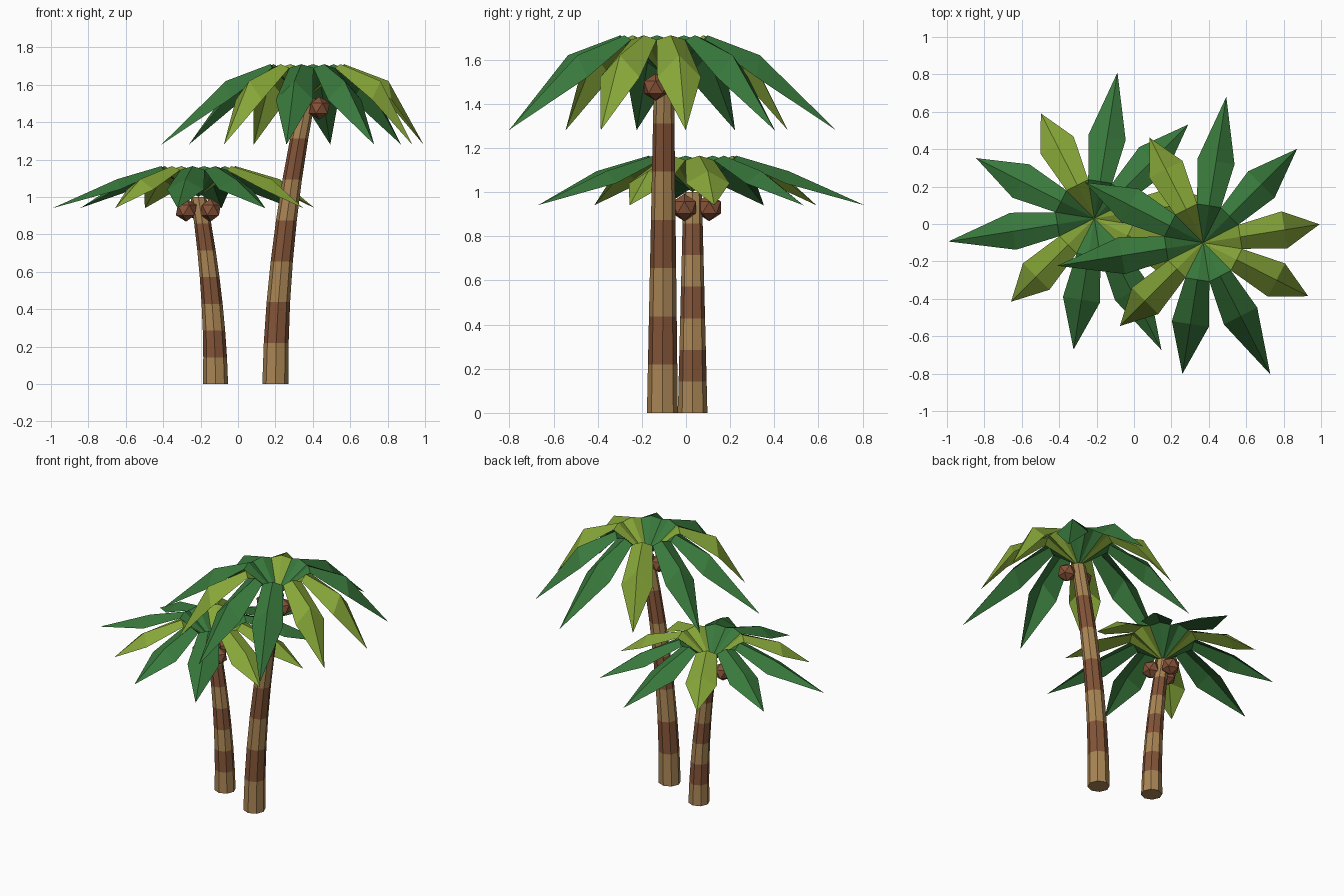
import bpy
import bmesh
from math import cos, sin, pi, radians
from mathutils import Matrix, Vector

if "Cube" in bpy.data.objects:
    bpy.data.objects.remove(bpy.data.objects["Cube"], do_unlink=True)


def material(name, rgb):
    mat = bpy.data.materials.new(name)
    mat.use_nodes = True
    mat.diffuse_color = (*rgb, 1)
    mat.node_tree.nodes["Principled BSDF"].inputs["Base Color"].default_value = (*rgb, 1)
    return mat


TAN = material("tan bark", (0.40, 0.235, 0.09))
BROWN = material("brown bark", (0.23, 0.09, 0.04))
GREEN = material("leaf green", (0.04, 0.19, 0.045))
LIME = material("lime leaf", (0.24, 0.38, 0.04))
NUT = material("coconut brown", (0.24, 0.085, 0.04))


def finish(bm, name, mats):
    mesh = bpy.data.meshes.new(name)
    bm.to_mesh(mesh)
    bm.free()
    for mat in mats:
        mesh.materials.append(mat)
    obj = bpy.data.objects.new(name, mesh)
    bpy.context.collection.objects.link(obj)
    return obj


def trunk(name, base, top, r_base, r_top, bands=7, sides=8):
    """Curved, tapering trunk with alternating bark bands."""
    bm = bmesh.new()
    rings = []
    for i in range(bands + 1):
        t = i / bands
        x = base.x + (top.x - base.x) * t ** 1.9
        y = base.y + (top.y - base.y) * t
        r = r_base + (r_top - r_base) * t
        rings.append([bm.verts.new((x + r * cos(a), y + r * sin(a), top.z * t))
                      for a in (2 * pi * k / sides for k in range(sides))])
    for i, (low, high) in enumerate(zip(rings, rings[1:])):
        for k in range(sides):
            n = (k + 1) % sides
            face = bm.faces.new((low[k], low[n], high[n], high[k]))
            face.material_index = i % 2
    bm.faces.new(rings[0][::-1])
    bm.faces.new(rings[-1])
    return finish(bm, name, [TAN, BROWN])


def frond(name, centre, angle, length, heights, drop, mat):
    """Folded leaf: rises from the heart, bends at its widest point, ends in a tip."""
    heart, crest, bend, tip = heights
    bm = bmesh.new()
    first = bm.verts.new((0, 0, heart))
    rows = [[bm.verts.new((r, side * w, z - abs(side) * d)) for side in (1, 0, -1)]
            for r, w, z, d in ((0.2, 0.065, crest, 0.02), (0.44, 0.1, bend, drop))]
    last = bm.verts.new((length, 0, tip))
    for s in (0, 1):
        inner, outer = rows
        bm.faces.new((first, inner[s + 1], inner[s]))
        bm.faces.new((inner[s], inner[s + 1], outer[s + 1], outer[s]))
        bm.faces.new((outer[s], outer[s + 1], last))
    bmesh.ops.recalc_face_normals(bm, faces=bm.faces)
    if sum(f.normal.z for f in bm.faces) < 0:
        bmesh.ops.reverse_faces(bm, faces=bm.faces)
    bm.transform(Matrix.Translation((centre.x, centre.y, 0)) @ Matrix.Rotation(angle, 4, "Z"))
    return finish(bm, name, [mat])


def coconut(name, centre, angle, radius=0.062, spread=0.075):
    bm = bmesh.new()
    bmesh.ops.create_icosphere(bm, subdivisions=1, radius=radius)
    offset = Vector((spread * cos(angle), spread * sin(angle), 0))
    bm.transform(Matrix.Translation(centre + offset))
    return finish(bm, name, [NUT])


def palm(prefix, base, top, radii, heights, drop, nut_z, nut_angles):
    trunk(prefix + "_trunk", base, top, *radii)
    # Ten fronds in a repeating short, medium, long pattern
    for i in range(10):
        frond(f"{prefix}_frond_{i + 1}", top, radians(9 + 36 * i),
              (0.63, 0.71, 0.79)[i % 3], heights, drop, GREEN if i % 3 else LIME)
    for i, a in enumerate(nut_angles):
        coconut(f"{prefix}_coconut_{i + 1}", Vector((top.x, top.y, nut_z)), radians(a))


palm("tall_palm", Vector((0.20, -0.107, 0)), Vector((0.37, -0.10, 1.53)), (0.07, 0.045),
     (1.53, 1.71, 1.62, 1.28), 0.1, 1.475, (210, 330))
palm("short_palm", Vector((-0.12, 0.03, 0)), Vector((-0.212, 0.03, 1.0)), (0.067, 0.042),
     (1.0, 1.165, 1.095, 0.94), 0.055, 0.93, (90, 210, 330))
